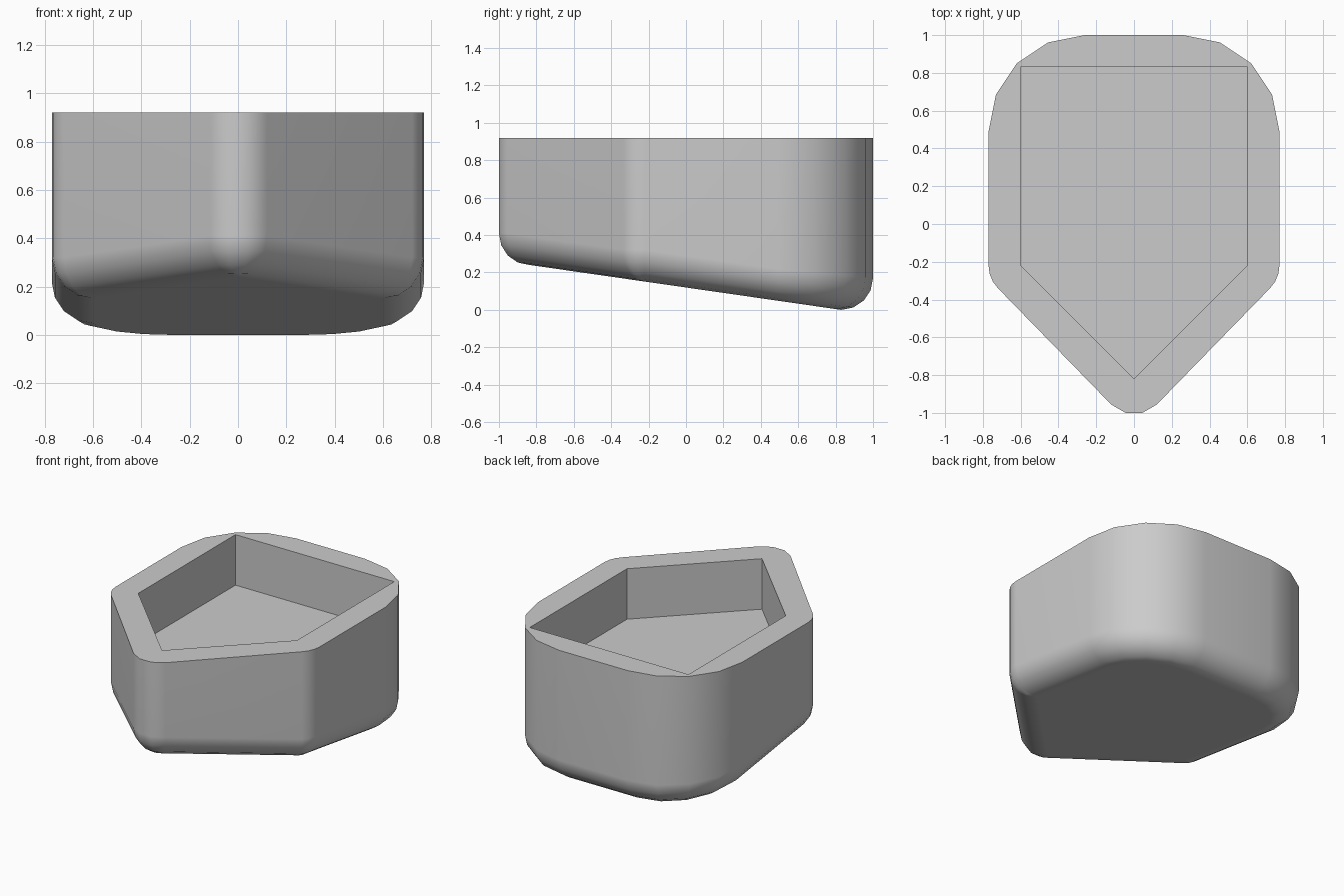
import bpy, bmesh
from math import radians, sin, cos

if "Cube" in bpy.data.objects:
    bpy.data.objects.remove(bpy.data.objects["Cube"])

TOP, FLOOR, R, SLOPE = 0.92, 0.575, 0.17, 0.144

# Right-hand corners of the outline: centre, radius, start and end angle, segments
RIGHT = [((0, -0.836), R, -75, -45, 1),
         ((0.6, -0.22), R, -45, 0, 3),
         ((0.26, 0.49), 0.51, 0, 90, 4)]


def outline(inset):
    pts = []
    for (cx, cy), r, a0, a1, n in RIGHT:
        for i in range(n + 1):
            a = radians(a0 + (a1 - a0) * i / n)
            pts.append((cx + (r - inset) * cos(a), cy + (r - inset) * sin(a)))
    return pts + [(-x, y) for x, y in reversed(pts)]


bm = bmesh.new()


def ring(pts, zs):
    return [bm.verts.new((x, y, z)) for (x, y), z in zip(pts, zs)]


def bridge(a, b):
    n = len(a)
    for i in range(n):
        j = (i + 1) % n
        bm.faces.new((a[i], a[j], b[j], b[i]))


# Outer wall and rounded edge around the sloping underside
base = [SLOPE * (0.83 - y) for _, y in outline(R)]
rim = ring(outline(0), [TOP] * len(base))
previous = rim
for k in range(5):
    phi = radians(90 - 22.5 * k)
    current = ring(outline(R * (1 - sin(phi))),
                   [z + R * (1 - cos(phi)) for z in base])
    bridge(previous, current)
    previous = current
bm.faces.new(previous)

# Five-sided pocket
pentagon = [(0, -0.82), (0.6, -0.22), (0.6, 0.83), (-0.6, 0.83), (-0.6, -0.22)]
mouth = ring(pentagon, [TOP] * 5)
floor = ring(pentagon, [FLOOR] * 5)
bridge(mouth, floor)
bm.faces.new(floor)

# Flat rim between outline and pocket
edges = [bm.edges.get((loop[i - 1], loop[i]))
         for loop in (rim, mouth) for i in range(len(loop))]
bmesh.ops.triangle_fill(bm, use_beauty=True, use_dissolve=False,
                        edges=edges, normal=(0, 0, 1))
bmesh.ops.remove_doubles(bm, verts=bm.verts, dist=0.0005)
bmesh.ops.recalc_face_normals(bm, faces=bm.faces)

mesh = bpy.data.meshes.new("pocketed_block")
bm.to_mesh(mesh)
bm.free()
block = bpy.data.objects.new("pocketed_block", mesh)
bpy.context.collection.objects.link(block)
block.select_set(True)
bpy.context.view_layer.objects.active = block
bpy.ops.object.shade_smooth_by_angle(angle=radians(35))

# Keep the broad faces flat in the shading
weighted = block.modifiers.new("weighted_normals", 'WEIGHTED_NORMAL')
weighted.keep_sharp = True
